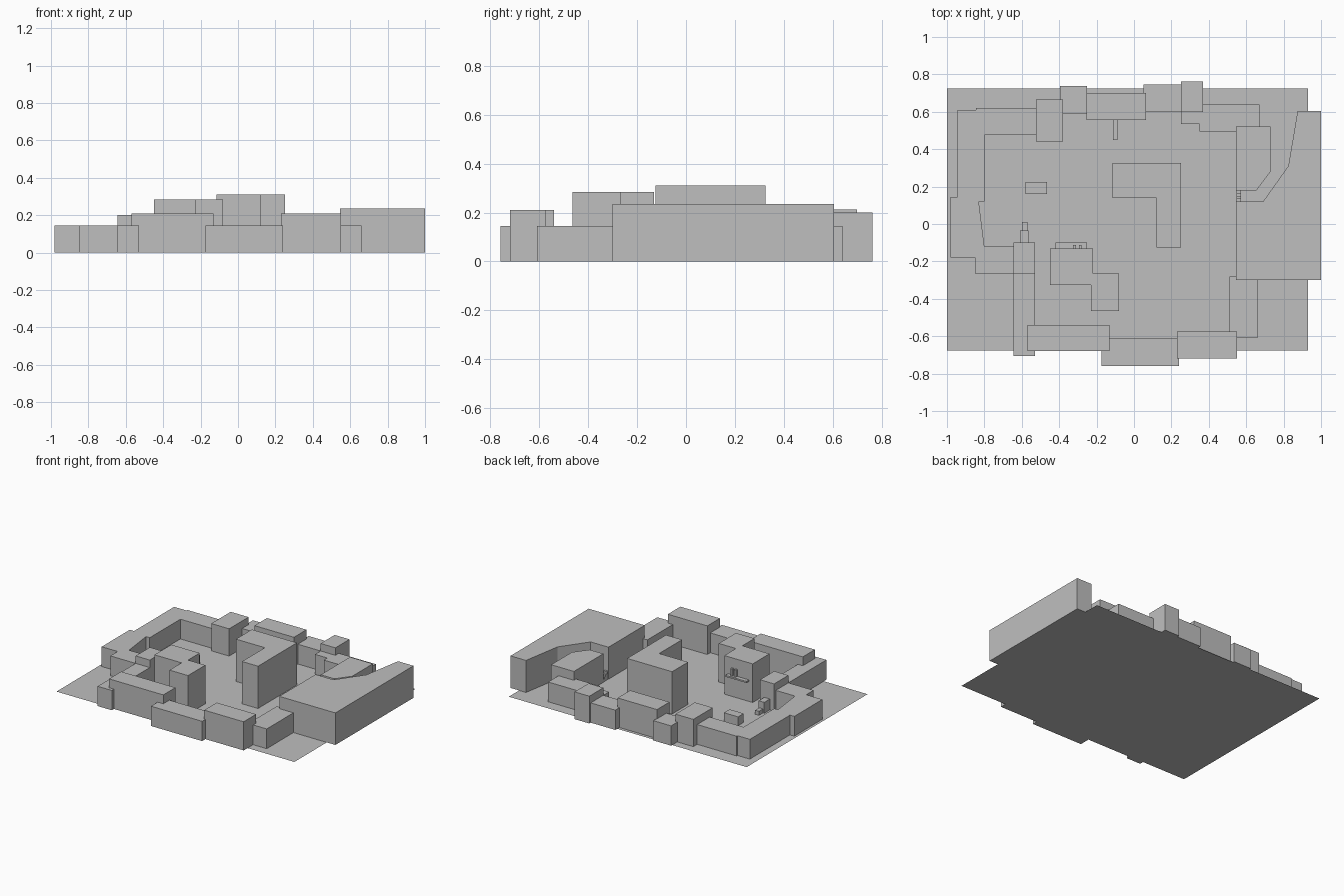
import bpy
import bmesh

cube = bpy.data.objects.get("Cube")
if cube:
    bpy.data.objects.remove(cube, do_unlink=True)

grey = bpy.data.materials.new("plain grey")
grey.use_nodes = True
grey.diffuse_color = (0.52, 0.52, 0.52, 1)
grey.node_tree.nodes["Principled BSDF"].inputs["Base Color"].default_value = grey.diffuse_color

LOW, MID, HIGH = 0.145, 0.2, 0.21


def prism(name, outline, top, bottom=0.0):
    """Extrude a floor outline upwards; a zero height gives a flat sheet."""
    bm = bmesh.new()
    face = bm.faces.new([bm.verts.new((x, y, bottom)) for x, y in outline])
    face.normal_update()
    if face.normal.z < 0:
        face.normal_flip()
    if top > bottom:
        walls = bmesh.ops.extrude_face_region(bm, geom=[face], use_keep_orig=True)
        raised = [v for v in walls["geom"] if isinstance(v, bmesh.types.BMVert)]
        bmesh.ops.translate(bm, verts=raised, vec=(0, 0, top - bottom))
        bmesh.ops.recalc_face_normals(bm, faces=bm.faces)
    mesh = bpy.data.meshes.new(name)
    bm.to_mesh(mesh)
    bm.free()
    mesh.materials.append(grey)
    obj = bpy.data.objects.new(name, mesh)
    bpy.context.collection.objects.link(obj)
    return obj


def block(name, x0, x1, y0, y1, top, bottom=0.0):
    return prism(name, [(x0, y0), (x1, y0), (x1, y1), (x0, y1)], top, bottom)


# Ground sheet
block("ground", -1, 0.93, -0.675, 0.725, 0)

# Courtyard towers
prism("central_tower", [(-0.115, 0.325), (-0.115, 0.14), (0.12, 0.14), (0.12, -0.125),
                        (0.25, -0.125), (0.25, 0.325)], 0.31)
prism("stepped_tower", [(-0.45, -0.13), (-0.45, -0.325), (-0.23, -0.325), (-0.23, -0.465),
                        (-0.08, -0.465), (-0.08, -0.265), (-0.22, -0.265), (-0.22, -0.13)], 0.283)

# Balcony with small posts on the stepped tower
block("balcony", -0.42, -0.25, -0.13, -0.1, 0.158, 0.147)
for i, x in enumerate((-0.325, -0.295)):
    block(f"balcony_post_{i + 1}", x, x + 0.015, -0.13, -0.113, HIGH, 0.158)

# East hall with its bent rear wall
prism("east_hall", [(0.545, -0.3), (1, -0.3), (1, 0.605), (0.875, 0.605),
                    (0.825, 0.31), (0.69, 0.12), (0.545, 0.12)], 0.235)
prism("east_annex", [(0.545, 0.18), (0.655, 0.18), (0.73, 0.28),
                     (0.73, 0.52), (0.545, 0.52)], HIGH)
prism("northeast_wing", [(0.25, 0.6), (0.25, 0.535), (0.35, 0.535), (0.35, 0.495),
                         (0.67, 0.495), (0.67, 0.64), (0.25, 0.64)], LOW)

# Little stair between the hall and its annex
for i in range(4):
    y = 0.12 + i * 0.015
    block(f"stair_step_{i + 1}", 0.547, 0.573, y, y + 0.015, 0.06 - i * 0.014)

# West wing wrapping round the courtyard
prism("west_wing", [(-0.945, 0.61), (-0.845, 0.61), (-0.845, 0.62), (-0.5, 0.62),
                    (-0.5, 0.475), (-0.8, 0.475), (-0.8, 0.12), (-0.83, 0.12),
                    (-0.8, -0.12), (-0.64, -0.12), (-0.64, -0.265), (-0.85, -0.265),
                    (-0.85, -0.18), (-0.98, -0.18), (-0.98, 0.145), (-0.945, 0.145)], LOW)

# Remaining rectangular houses: x range, y range, height
houses = {
    "southwest_wing": (-0.645, -0.53, -0.705, -0.265, LOW),
    "southwest_house": (-0.645, -0.53, -0.265, -0.1, MID),
    "south_house_west": (-0.57, -0.13, -0.68, -0.54, HIGH),
    "south_house_middle": (-0.175, 0.24, -0.758, -0.61, LOW),
    "south_house_east": (0.23, 0.55, -0.72, -0.575, HIGH),
    "southeast_house": (0.51, 0.66, -0.61, -0.28, LOW),
    "northwest_house": (-0.525, -0.38, 0.44, 0.665, MID),
    "north_link": (-0.395, -0.25, 0.59, 0.737, LOW),
    "north_house": (-0.255, 0.065, 0.555, 0.7, 0.213),
    "north_porch": (-0.113, -0.087, 0.45, 0.555, LOW),
    "north_low_house": (0.05, 0.25, 0.6, 0.747, LOW),
    "north_tall_house": (0.25, 0.37, 0.6, 0.763, MID),
    "courtyard_shed": (-0.58, -0.465, 0.16, 0.225, 0.065),
    "large_step": (-0.61, -0.565, -0.1, -0.035, 0.08),
    "small_step": (-0.6, -0.57, -0.035, 0.012, 0.03),
}
for name, size in houses.items():
    block(name, *size)
